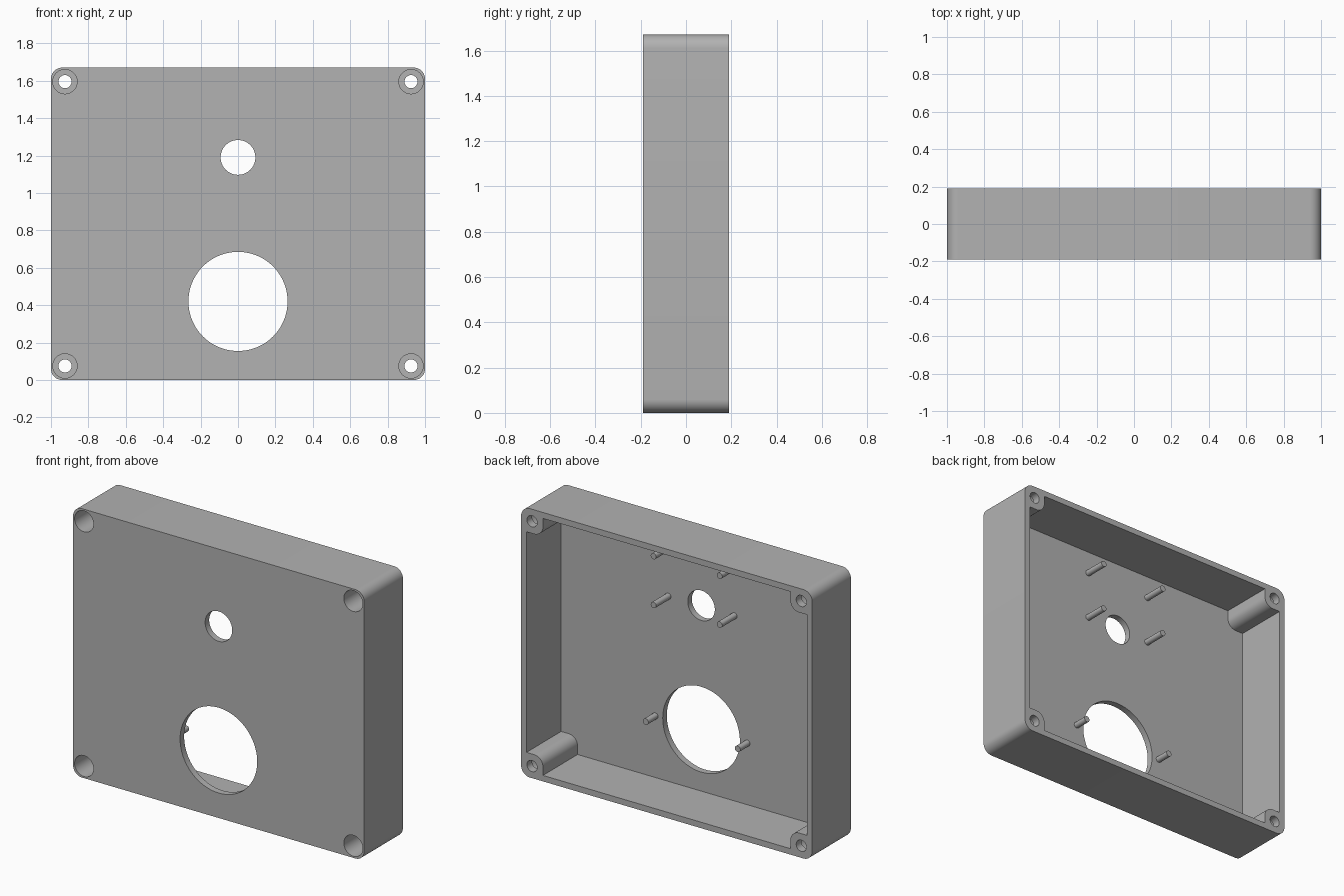
import bpy, bmesh
from math import sin, cos, pi, radians

cube = bpy.data.objects.get("Cube")
if cube:
    bpy.data.objects.remove(cube, do_unlink=True)

W, H, D = 1.0, 1.67, 0.19          # half width, height, half depth
WALL, PLATE, BOSS, R = 0.037, 0.04, 0.15, 0.06
CORNER = 0.075                     # screw centre from the outer edges
MID = H / 2

grey = bpy.data.materials.new("plain grey")
grey.use_nodes = True
colour = (0.445, 0.445, 0.445, 1)
grey.diffuse_color = colour
grey.node_tree.nodes["Principled BSDF"].inputs["Base Color"].default_value = colour


def prism(name, outline, y0, y1):
    """Extrude an (x, z) outline from y0 to y1."""
    bm = bmesh.new()
    face = bm.faces.new([bm.verts.new((x, y0, z)) for x, z in outline])
    new = bmesh.ops.extrude_face_region(bm, geom=[face])["geom"]
    for v in new:
        if isinstance(v, bmesh.types.BMVert):
            v.co.y = y1
    bmesh.ops.recalc_face_normals(bm, faces=bm.faces)
    mesh = bpy.data.meshes.new(name)
    bm.to_mesh(mesh)
    bm.free()
    mesh.materials.append(grey)
    obj = bpy.data.objects.new(name, mesh)
    bpy.context.collection.objects.link(obj)
    return obj


def arc(cx, cz, r, a0, a1, n):
    return [(cx + r * cos(a0 + (a1 - a0) * i / n),
             cz + r * sin(a0 + (a1 - a0) * i / n)) for i in range(n + 1)]


def disc(name, x, z, r, y0, y1, n=48):
    return prism(name, arc(x, z, r, 0, 2 * pi, n)[:-1], y0, y1)


def four_corners(quarter):
    """Mirror an upper right quarter outline into a full loop."""
    loop = []
    for sx, sz in ((1, 1), (-1, 1), (-1, -1), (1, -1)):
        pts = quarter if sx * sz > 0 else quarter[::-1]
        loop += [(sx * x, MID + sz * z) for x, z in pts]
    return loop


def smooth(obj):
    bpy.ops.object.select_all(action='DESELECT')
    obj.select_set(True)
    bpy.context.view_layer.objects.active = obj
    bpy.ops.object.shade_smooth_by_angle(angle=radians(30))


# Outer housing with rounded corners
housing = prism("housing", four_corners(arc(W - R, MID - R, R, 0, pi / 2, 10)), -D, D)

# Cavity open at the back, stepping around the rounded corner bosses
bx, bz = W - BOSS, MID - BOSS
quarter = ([(W - WALL, bz)] + arc(bx + R, bz + R, R, 1.5 * pi, pi, 10)
           + [(bx, MID - WALL)])
cutters = [prism("cavity_cutter", four_corners(quarter), -D + PLATE, D + 0.1)]

# Large and small front openings
cutters.append(disc("large_opening_cutter", 0, 0.42, 0.265, -0.3, 0, 96))
cutters.append(disc("small_opening_cutter", 0, 1.19, 0.093, -0.3, 0, 64))

# Screw holes with deep counterbores from the front
for x in (CORNER - W, W - CORNER):
    for z in (CORNER, H - CORNER):
        cutters.append(disc("counterbore_cutter", x, z, 0.065, -0.3, D - 0.05))
        cutters.append(disc("screw_hole_cutter", x, z, 0.035, -0.3, 0.3, 32))

bpy.context.view_layer.objects.active = housing
for cutter in cutters:
    cutter.hide_render = True
    mod = housing.modifiers.new("cut", 'BOOLEAN')
    mod.operation, mod.solver, mod.object = 'DIFFERENCE', 'EXACT', cutter
    bpy.ops.object.modifier_apply(modifier=mod.name)
    bpy.data.objects.remove(cutter, do_unlink=True)
smooth(housing)

# Mounting pins on the inside of the front plate
for name, x, z, tip in (("lower_pin", 0.316, 0.42, -0.055),
                        ("middle_pin", 0.227, 1.187, -0.005),
                        ("upper_pin", 0.227, 1.49, -0.005)):
    for side, s in (("left", 1), ("right", -1)):
        smooth(disc(f"{name}_{side}", s * x, z, 0.019, -D + PLATE - 0.01, tip, 24))
